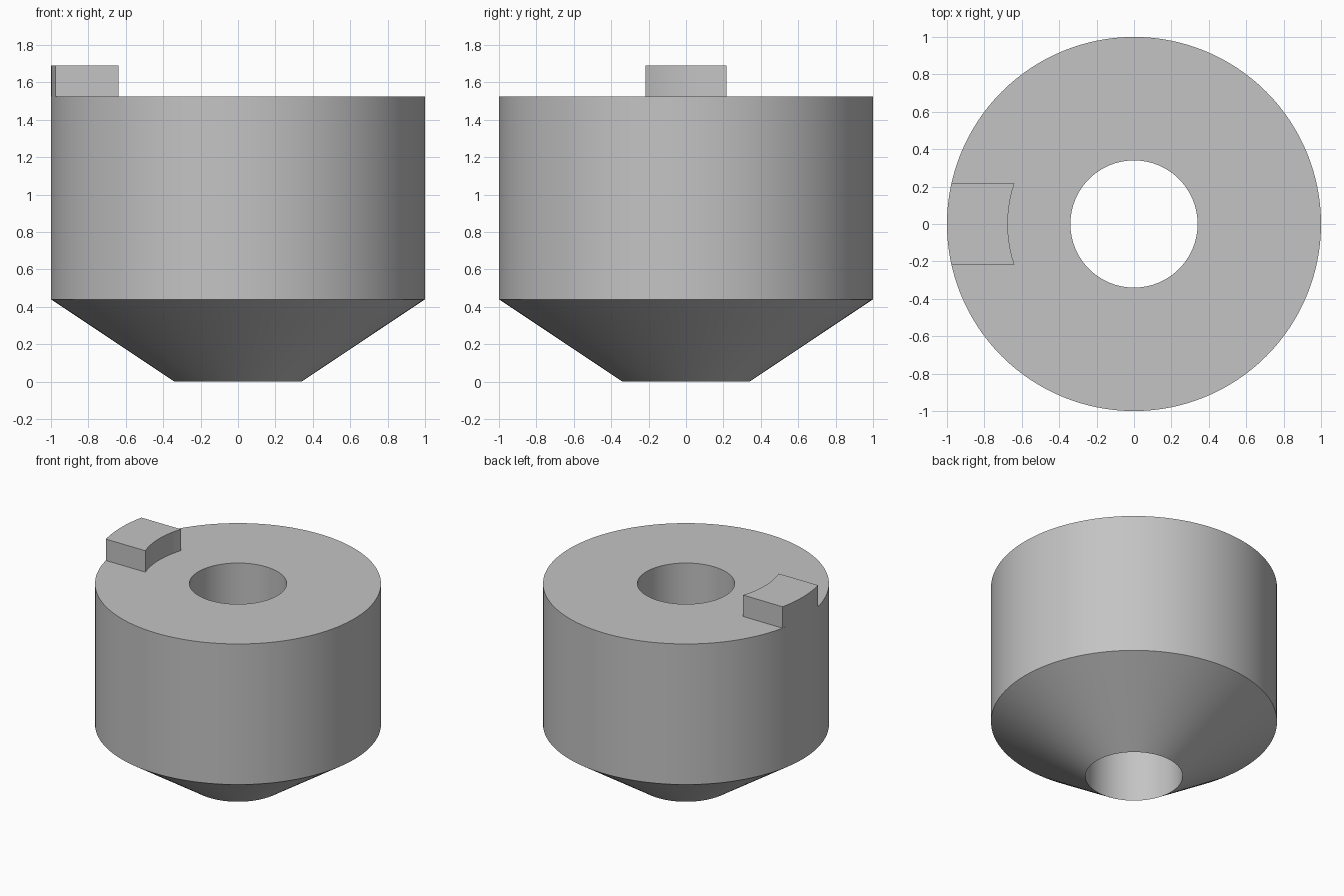
import bpy, bmesh, math

cube = bpy.data.objects.get("Cube")
if cube:
    bpy.data.objects.remove(cube, do_unlink=True)

OUTER, BORE, KEY_INNER = 1.0, 0.34, 0.675
CONE_TOP, BODY_TOP, KEY_TOP = 0.44, 1.525, 1.69
KEY_HALF = 0.217
SEGMENTS = 128

grey = bpy.data.materials.new("plain grey")
grey.use_nodes = True
colour = (0.55, 0.55, 0.55, 1)
grey.diffuse_color = colour
grey.node_tree.nodes["Principled BSDF"].inputs["Base Color"].default_value = colour


def finish(bm, name):
    """Turn a bmesh into a smooth, sharp-edged grey object."""
    mesh = bpy.data.meshes.new(name)
    bm.to_mesh(mesh)
    bm.free()
    mesh.materials.append(grey)
    obj = bpy.data.objects.new(name, mesh)
    bpy.context.collection.objects.link(obj)
    bpy.ops.object.select_all(action="DESELECT")
    obj.select_set(True)
    bpy.context.view_layer.objects.active = obj
    bpy.ops.object.shade_smooth_by_angle(angle=math.radians(30))
    return obj


# Body: closed profile turned around z, with a through bore
profile = [(BORE, 0), (OUTER, CONE_TOP), (OUTER, BODY_TOP), (BORE, BODY_TOP)]
bm = bmesh.new()
rings = []
for i in range(SEGMENTS):
    a = math.tau * i / SEGMENTS
    rings.append([bm.verts.new((r * math.cos(a), r * math.sin(a), z)) for r, z in profile])
for i, ring in enumerate(rings):
    following = rings[(i + 1) % SEGMENTS]
    for j in range(len(profile)):
        k = (j + 1) % len(profile)
        bm.faces.new((ring[j], following[j], following[k], ring[k]))
bmesh.ops.recalc_face_normals(bm, faces=bm.faces)
finish(bm, "body")


# Key: parallel-sided block between two concentric arcs on the right rim
def arc(radius, steps=12):
    half = math.asin(KEY_HALF / radius)
    angles = [half * (2 * i / steps - 1) for i in range(steps + 1)]
    return [(-radius * math.cos(a), radius * math.sin(a)) for a in angles]


bm = bmesh.new()
outline = arc(OUTER) + arc(KEY_INNER)[::-1]
low = [bm.verts.new((x, y, BODY_TOP)) for x, y in outline]
high = [bm.verts.new((x, y, KEY_TOP)) for x, y in outline]
top = bm.faces.new(high)
for i in range(len(outline)):
    k = (i + 1) % len(outline)
    bm.faces.new((low[i], low[k], high[k], high[i]))
bmesh.ops.recalc_face_normals(bm, faces=bm.faces)
top.normal_update()
if top.normal.z < 0:
    bmesh.ops.reverse_faces(bm, faces=bm.faces)
finish(bm, "locating_key")
